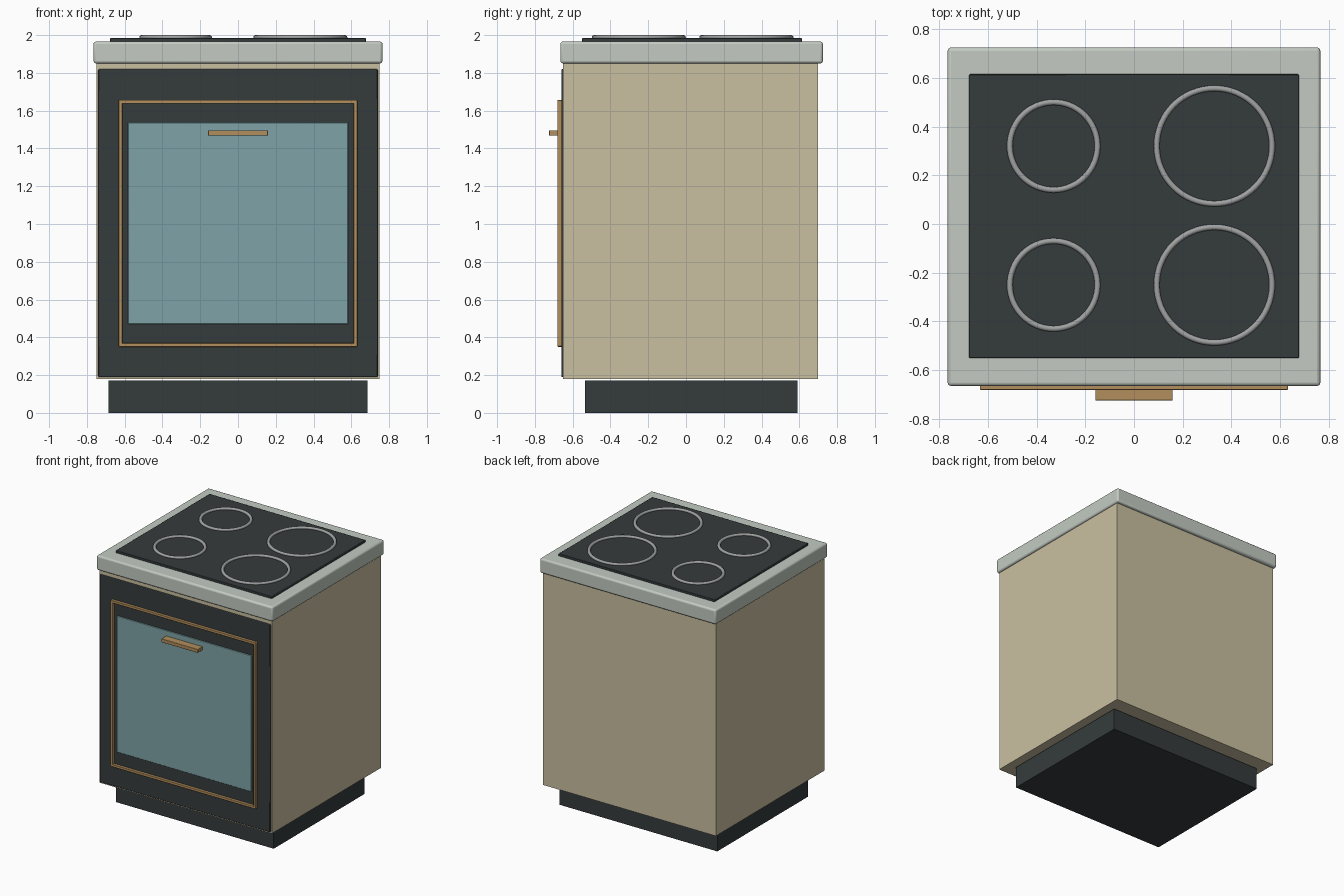
import bpy
import math

cube = bpy.data.objects.get("Cube")
if cube:
    bpy.data.objects.remove(cube, do_unlink=True)


def material(name, rgb, roughness=0.6):
    # sRGB bytes to linear
    lin = [((c / 255 + 0.055) / 1.055) ** 2.4 for c in rgb] + [1.0]
    m = bpy.data.materials.new(name)
    m.use_nodes = True
    m.diffuse_color = lin
    bsdf = m.node_tree.nodes["Principled BSDF"]
    bsdf.inputs["Base Color"].default_value = lin
    bsdf.inputs["Roughness"].default_value = roughness
    return m


cream = material("cream enamel", (202, 191, 161))
charcoal = material("charcoal", (53, 59, 60))
pale = material("pale grey trim", (195, 203, 194))
teal = material("teal glass", (126, 164, 167), 0.3)
brass = material("brass", (178, 142, 92), 0.4)
steel = material("steel", (160, 161, 161), 0.4)


def box(name, x, y, z, mat, bevel=0.0, segments=2):
    """Box spanning the (min, max) range on each axis, with optional rounded edges."""
    spans = (x, y, z)
    bpy.ops.mesh.primitive_cube_add(size=1, location=[sum(s) / 2 for s in spans])
    ob = bpy.context.object
    ob.name = name
    ob.scale = [s[1] - s[0] for s in spans]
    bpy.ops.object.transform_apply(location=False, rotation=False, scale=True)
    ob.data.materials.append(mat)
    if bevel:
        mod = ob.modifiers.new("rounded edges", "BEVEL")
        mod.width = bevel
        mod.segments = segments
        bpy.ops.object.shade_smooth_by_angle(angle=math.radians(40))
    return ob


# Cabinet on a recessed plinth
box("plinth", (-0.685, 0.685), (-0.535, 0.59), (0, 0.172), charcoal)
box("cabinet", (-0.75, 0.75), (-0.65, 0.70), (0.18, 1.86), cream)

# Worktop and hob
box("worktop", (-0.765, 0.765), (-0.665, 0.725), (1.85, 1.966), pale, 0.014, 3)
box("hob_plate", (-0.677, 0.677), (-0.55, 0.615), (1.96, 1.984), charcoal, 0.004)

# Burner rings: small pair on the right, large pair on the left
for side, sx, radius in (("right", -0.33, 0.18), ("left", 0.33, 0.237)):
    for place, y in (("front", -0.25), ("back", 0.32)):
        bpy.ops.mesh.primitive_torus_add(
            location=(sx, y, 1.988), major_radius=radius, minor_radius=0.012,
            major_segments=64, minor_segments=12)
        ring = bpy.context.object
        ring.name = f"burner_ring_{place}_{side}"
        ring.data.materials.append(steel)
        bpy.ops.object.shade_smooth()

# Oven door with window
box("oven_door", (-0.74, 0.74), (-0.66, -0.645), (0.19, 1.82), charcoal, 0.005)
box("oven_window", (-0.583, 0.583), (-0.667, -0.655), (0.47, 1.538), teal, 0.004)

# Brass frame around the window
fy = (-0.681, -0.655)
for name, x in (("right", -0.622), ("left", 0.622)):
    box(f"frame_{name}", (x - 0.01, x + 0.01), fy, (0.352, 1.656), brass, 0.003)
for name, z in (("bottom", 0.36), ("top", 1.647)):
    box(f"frame_{name}", (-0.63, 0.63), fy, (z - 0.01, z + 0.01), brass, 0.003)

# Door handle
box("door_handle", (-0.158, 0.158), (-0.725, -0.66), (1.468, 1.496), brass, 0.003)
